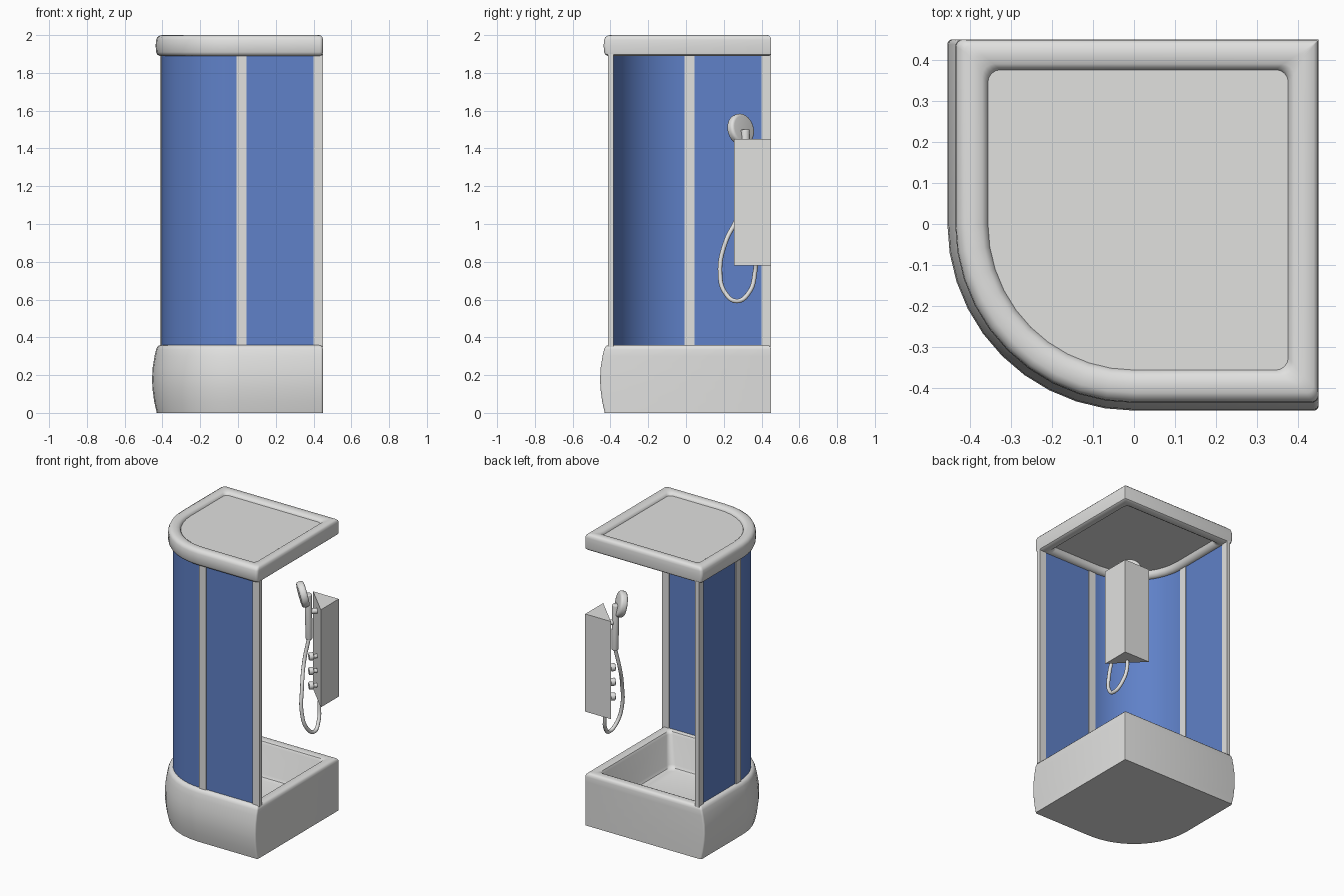
import bpy, bmesh, math
from mathutils import Vector

if "Cube" in bpy.data.objects:
    bpy.data.objects.remove(bpy.data.objects["Cube"])


def material(name, col):
    m = bpy.data.materials.new(name)
    m.diffuse_color = (*col, 1)
    m.use_nodes = True
    m.node_tree.nodes["Principled BSDF"].inputs["Base Color"].default_value = m.diffuse_color
    return m


GREY = material("light_grey", (0.75, 0.75, 0.74))
BLUE = material("blue_glass", (0.115, 0.22, 0.58))


def finish(name, bm, mat, angle=35):
    bmesh.ops.recalc_face_normals(bm, faces=bm.faces)
    me = bpy.data.meshes.new(name)
    bm.to_mesh(me)
    bm.free()
    me.materials.append(mat)
    me.shade_smooth()
    me.set_sharp_from_angle(angle=math.radians(angle))
    ob = bpy.data.objects.new(name, me)
    bpy.context.collection.objects.link(ob)
    return ob


def arc(cx, cy, r, a0, a1, n):
    return [(cx + r * math.cos(math.radians(a0 + (a1 - a0) * i / n)),
             cy + r * math.sin(math.radians(a0 + (a1 - a0) * i / n)))
            for i in range(n + 1)]


def outline(e, w, r, rb):
    """Quadrant footprint: round front-left, walls at +w, fronts at -e."""
    return (arc(0, 0, e, 180, 270, 10) + arc(w - r, -e + r, r, 270, 360, 4)
            + arc(w - rb, w - rb, rb, 0, 90, 4) + arc(-e + r, w - r, r, 90, 180, 4))


def loft(name, rings, mat):
    """Skin through rings of (e, w, corner r, back corner r, z), capped."""
    bm = bmesh.new()
    loops = [[bm.verts.new((x, y, q[4])) for x, y in outline(*q[:4])] for q in rings]
    n = len(loops[0])
    for a, b in zip(loops, loops[1:]):
        for i in range(n):
            j = (i + 1) % n
            bm.faces.new((a[i], a[j], b[j], b[i]))
    bm.faces.new(loops[0])
    bm.faces.new(loops[-1])
    return finish(name, bm, mat, 40)


def prism(name, pts, z0, z1, mat):
    bm = bmesh.new()
    f = bm.faces.new([bm.verts.new((x, y, z0)) for x, y in pts])
    top = bmesh.ops.extrude_face_region(bm, geom=[f])["geom"]
    bmesh.ops.translate(bm, vec=(0, 0, z1 - z0),
                        verts=[v for v in top if isinstance(v, bmesh.types.BMVert)])
    return finish(name, bm, mat)


def rod(name, a, b, r, mat, bevel=0.0, r2=None):
    a, b = Vector(a), Vector(b)
    bm = bmesh.new()
    bmesh.ops.create_cone(bm, cap_ends=True, segments=28, radius1=r,
                          radius2=r if r2 is None else r2, depth=(b - a).length)
    if bevel:
        edges = [e for e in bm.edges if abs(e.verts[0].co.z - e.verts[1].co.z) < 1e-5]
        bmesh.ops.bevel(bm, geom=edges, offset=bevel, segments=4, profile=0.5, affect='EDGES')
    rot = (b - a).to_track_quat('Z', 'Y').to_matrix()
    for v in bm.verts:
        v.co = rot @ v.co + (a + b) / 2
    return finish(name, bm, mat)


# Tray: bulged outside, rounded rim, tapered basin
loft("shower_tray", [
    (0.430, 0.450, 0.012, 0.002, 0.0),
    (0.444, 0.450, 0.012, 0.002, 0.06),
    (0.453, 0.450, 0.012, 0.002, 0.13),
    (0.455, 0.450, 0.012, 0.002, 0.18),
    (0.452, 0.450, 0.012, 0.002, 0.24),
    (0.442, 0.450, 0.012, 0.002, 0.30),
    (0.434, 0.450, 0.012, 0.002, 0.335),
    (0.428, 0.447, 0.012, 0.002, 0.349),
    (0.418, 0.440, 0.012, 0.002, 0.357),
    (0.405, 0.430, 0.012, 0.004, 0.360),
    (0.380, 0.400, 0.020, 0.020, 0.360),
    (0.366, 0.386, 0.028, 0.028, 0.355),
    (0.358, 0.378, 0.030, 0.030, 0.340),
    (0.335, 0.355, 0.040, 0.040, 0.150),
    (0.325, 0.345, 0.040, 0.040, 0.132),
    (0.305, 0.325, 0.040, 0.040, 0.125)], GREY)

# Roof: rounded rim with recessed panels above and below
loft("roof", [
    (0.352, 0.372, 0.030, 0.030, 1.930),
    (0.358, 0.376, 0.030, 0.030, 1.912),
    (0.368, 0.386, 0.028, 0.028, 1.897),
    (0.385, 0.400, 0.020, 0.020, 1.890),
    (0.415, 0.440, 0.018, 0.003, 1.890),
    (0.428, 0.448, 0.018, 0.002, 1.897),
    (0.434, 0.450, 0.018, 0.002, 1.910),
    (0.436, 0.450, 0.018, 0.002, 1.945),
    (0.434, 0.450, 0.018, 0.002, 1.975),
    (0.427, 0.447, 0.018, 0.002, 1.990),
    (0.412, 0.438, 0.018, 0.003, 1.999),
    (0.388, 0.412, 0.018, 0.015, 2.000),
    (0.370, 0.390, 0.028, 0.028, 1.996),
    (0.360, 0.380, 0.030, 0.030, 1.988),
    (0.356, 0.376, 0.030, 0.030, 1.978)], GREY)

# Curved glass door
Z0, Z1 = 0.35, 1.90
prism("curved_glass", arc(0, 0, 0.405, 180, 270, 20) + arc(0, 0, 0.390, 270, 180, 20), Z0, Z1, BLUE)


def both_sides(name, x0, x1, y0, y1, mat):
    """Front-side upright and its copy mirrored across the diagonal."""
    pts = [(x0, y0), (x1, y0), (x1, y1), (x0, y1)]
    prism("front_" + name, pts, Z0, Z1, mat)
    prism("left_" + name, [(y, x) for x, y in pts], Z0, Z1, mat)


# Flat glass and posts
both_sides("glass", 0.04, 0.405, -0.405, -0.390, BLUE)
both_sides("door_post", -0.008, 0.045, -0.412, -0.385, GREY)
both_sides("wall_post", 0.40, 0.45, -0.412, -0.385, GREY)

# Corner column
prism("corner_column", [(0.45, 0.45), (0.255, 0.45), (0.45, 0.255)], 0.78, 1.45, GREY)


def on_face(d, z, side=0.0):
    """Point at distance d in front of the column's diagonal face."""
    k = math.sqrt(0.5)
    return (0.3525 - k * d + k * side, 0.3525 - k * d - k * side, z)


# Taps
for i, z in enumerate((1.07, 0.97, 0.87)):
    rod(f"tap_stem_{i}", on_face(-0.005, z), on_face(0.03, z), 0.014, GREY)
    rod(f"tap_knob_{i}", on_face(0.022, z), on_face(0.052, z), 0.025, GREY, 0.006)

# Hand shower: bracket, handle and round head
rod("handle_bracket", on_face(-0.005, 1.38), on_face(0.05, 1.38), 0.018, GREY)
rod("shower_handle", on_face(0.05, 1.19), on_face(0.055, 1.50), 0.021, GREY, 0.006, 0.024)
rod("shower_head", on_face(0.066, 1.505), on_face(0.112, 1.495), 0.084, GREY, 0.016)

# Hose
path = [on_face(0.05, 1.20), (0.308, 0.275, 1.04), (0.340, 0.208, 0.90), (0.358, 0.180, 0.75),
        (0.378, 0.208, 0.635), (0.390, 0.270, 0.592), (0.378, 0.335, 0.64),
        (0.362, 0.366, 0.75), (0.370, 0.370, 0.80)]
cu = bpy.data.curves.new("hose", 'CURVE')
cu.dimensions = '3D'
cu.bevel_depth = 0.012
cu.bevel_resolution = 3
cu.use_fill_caps = True
sp = cu.splines.new('BEZIER')
sp.bezier_points.add(len(path) - 1)
for bp, p in zip(sp.bezier_points, path):
    bp.co = p
    bp.handle_left_type = bp.handle_right_type = 'AUTO'
cu.materials.append(GREY)
bpy.context.collection.objects.link(bpy.data.objects.new("hose", cu))
